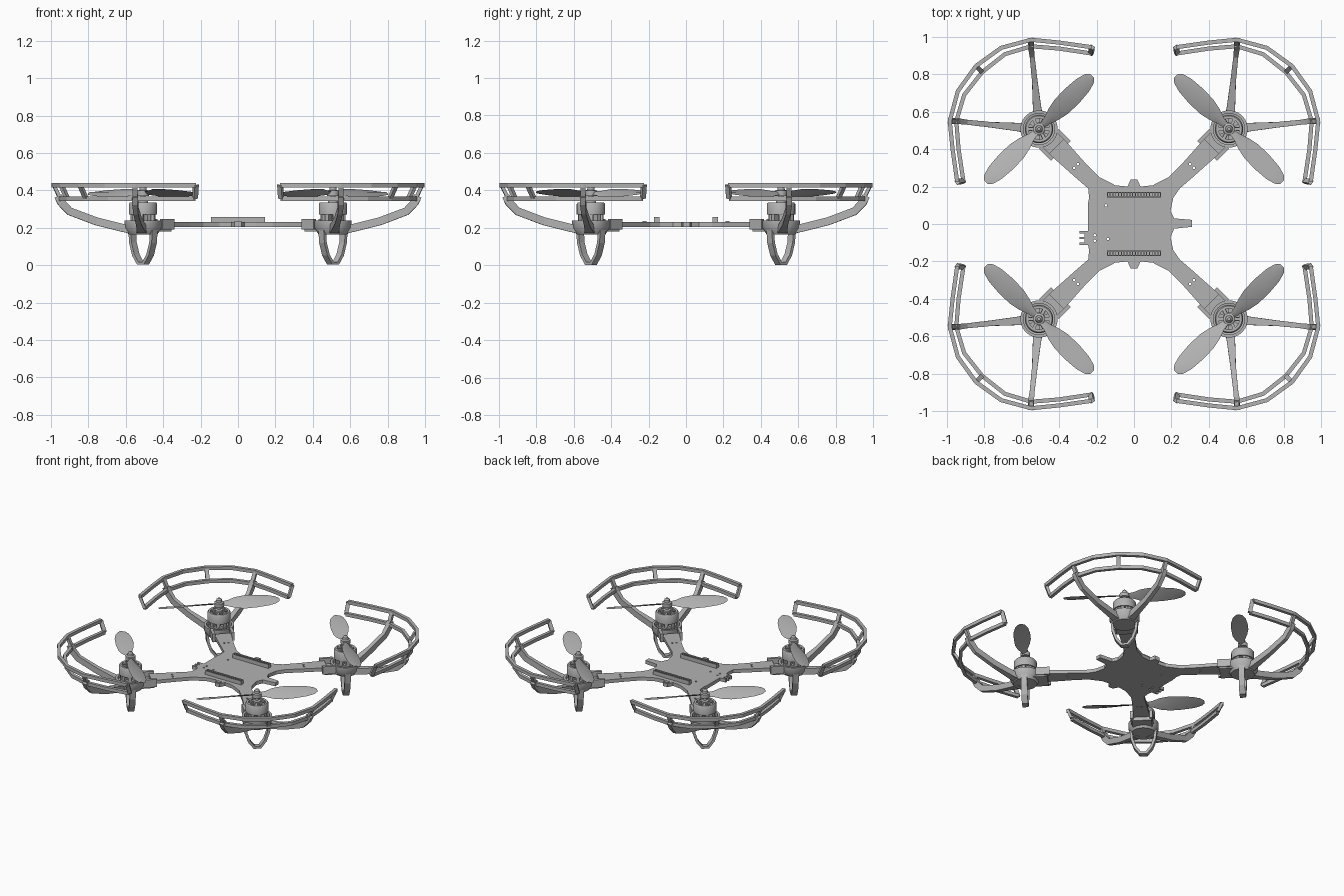
import bpy, bmesh, math
from mathutils import Vector, Matrix

cube = bpy.data.objects.get("Cube")
if cube:
    bpy.data.objects.remove(cube, do_unlink=True)

grey = bpy.data.materials.new("plain_grey")
grey.use_nodes = True
colour = (0.45, 0.45, 0.45, 1)
grey.diffuse_color = colour
grey.node_tree.nodes["Principled BSDF"].inputs["Base Color"].default_value = colour

UP = Vector((0, 0, 1))
RADIAL = Vector((1, 1, 0)).normalized()
TANGENT = Vector((-1, 1, 0)).normalized()
HUB = Vector((0.508, 0.508, 0))


def finish(name, bm, corners=False, smooth=False):
    """Turn a bmesh into an object, mirrored to all four corners if asked."""
    bmesh.ops.recalc_face_normals(bm, faces=bm.faces)
    mesh = bpy.data.meshes.new(name)
    bm.to_mesh(mesh)
    bm.free()
    ob = bpy.data.objects.new(name, mesh)
    bpy.context.collection.objects.link(ob)
    mesh.materials.append(grey)
    if smooth:
        bpy.ops.object.select_all(action='DESELECT')
        ob.select_set(True)
        bpy.context.view_layer.objects.active = ob
        bpy.ops.object.shade_smooth_by_angle(angle=math.radians(35))
    if corners:
        mod = ob.modifiers.new("four_corners", 'MIRROR')
        mod.use_axis = (True, True, False)
        mod.use_mirror_merge = False
    return ob


def loft(bm, rings, closed=False):
    rows = [[bm.verts.new(p) for p in ring] for ring in rings]
    n = len(rows[0])
    pairs = list(zip(rows, rows[1:])) + ([(rows[-1], rows[0])] if closed else [])
    for a, b in pairs:
        for i in range(n):
            j = (i + 1) % n
            bm.faces.new((a[i], a[j], b[j], b[i]))
    if not closed:
        bm.faces.new(rows[0])
        bm.faces.new(rows[-1])


def section(p, side, up, w, h):
    s, u = side * w / 2, up * h / 2
    return [p - s - u, p + s - u, p + s + u, p - s + u]


def sweep(bm, path, widths, height, side=None):
    path = [Vector(p) for p in path]
    rings = []
    for i, p in enumerate(path):
        t = (path[min(i + 1, len(path) - 1)] - path[max(i - 1, 0)]).normalized()
        s = side or t.cross(UP).normalized()
        w = widths[i] if isinstance(widths, list) else widths
        rings.append(section(p, s, s.cross(t).normalized(), w, height))
    loft(bm, rings)


def box(bm, centre, size, turn=0):
    m = Matrix.Translation(centre) @ Matrix.Rotation(turn, 4, 'Z') @ Matrix.Diagonal((*size, 1))
    bmesh.ops.create_cube(bm, size=1, matrix=m)


def lathe(bm, centre, profile, sides=24, closed=False):
    """Spin (radius, height) points around a vertical axis."""
    rings = []
    for r, z in profile:
        angles = [math.tau * k / sides for k in range(sides)]
        rings.append([centre + Vector((r * math.cos(a), r * math.sin(a), z)) for a in angles])
    loft(bm, rings, closed)


def both_ways(half):
    """Complete a path that is symmetric about the corner diagonal."""
    return half + [(y, x, z) for x, y, z in reversed(half[:-1])]


# Body plate with four flared arms, side tabs and a nose tab
quarter = [(0.21, 0.14), (0.245, 0.19), (0.32, 0.255), (0.455, 0.375), (0.375, 0.455),
           (0.255, 0.32), (0.185, 0.25), (0.1, 0.207), (0.035, 0.2), (0.018, 0.238)]
upper = [(0.195, 0.07)] + quarter + [(-x, y) for x, y in reversed(quarter)] + [(-0.246, 0.11)]
outline = [(0.31, -0.015), (0.31, 0.022), (0.215, 0.03)] + upper
outline += [(x, -y) for x, y in reversed(upper)] + [(0.215, -0.025)]
outline = [(x - 0.03, y) if x < -0.2 and y in (0.14, -0.14) else (x, y) for x, y in outline]
bm = bmesh.new()
loft(bm, [[Vector((x, y, z)) for x, y in outline] for z in (0.205, 0.23)])
plate = finish("body_plate", bm)

# Screw holes through the plate
bm = bmesh.new()
holes = [(sx * x, sy * y) for sx in (1, -1) for sy in (1, -1) for x, y in [(0.3, 0.32), (0.32, 0.3)]]
for x, y in holes + [(-0.14, -0.08), (-0.21, -0.06), (-0.21, -0.09), (-0.15, 0.1)]:
    lathe(bm, Vector((x, y, 0)), [(0.007, 0.19), (0.007, 0.25)], 8)
cutter = finish("hole_cutter", bm)
cutter.hide_render = True
cutter.hide_set(True)
mod = plate.modifiers.new("holes", 'BOOLEAN')
mod.operation = 'DIFFERENCE'
mod.object = cutter

# Two pin sockets
for label, y in (("back", 0.157), ("front", -0.157)):
    bm = bmesh.new()
    box(bm, (0, y, 0.234), (0.29, 0.03, 0.012))
    for d in (-0.0125, 0.0125):
        box(bm, (0, y + d, 0.243), (0.29, 0.005, 0.03))
    for k in range(20):
        box(bm, (-0.1425 + k * 0.015, y, 0.247), (0.005, 0.026, 0.02))
    finish(label + "_pin_socket", bm)

# Side connector and small edge tabs
bm = bmesh.new()
box(bm, (-0.255, -0.075, 0.218), (0.02, 0.075, 0.024))
for y in (-0.105, -0.075, -0.045):
    box(bm, (-0.277, y, 0.218), (0.03, 0.013, 0.024))
finish("side_connector", bm)
bm = bmesh.new()
for y in (-0.222, 0.222):
    box(bm, (0, y, 0.222), (0.035, 0.02, 0.03))
finish("edge_tabs", bm)

# Propeller guard: two rails, posts between them
top = both_ways([(0.225, 0.945, 0.428), (0.4, 0.97, 0.428), (0.55, 0.985, 0.428),
                 (0.71, 0.942, 0.428), (0.845, 0.845, 0.428)])
low = both_ways([(0.23, 0.912, 0.354), (0.4, 0.938, 0.354), (0.55, 0.95, 0.354),
                 (0.69, 0.908, 0.354), (0.812, 0.812, 0.354)])
bm = bmesh.new()
sweep(bm, top, 0.022, 0.024)
sweep(bm, low, 0.022, 0.024)
for i in range(0, 9, 2):
    outward = Vector(top[i]) - HUB
    outward.z = 0
    sweep(bm, [low[i], top[i]], 0.02, 0.026, outward.normalized())
finish("propeller_guard", bm, True)

# Two struts carrying each guard
strut = [(0.55, 0.512, 0.185), (0.62, 0.518, 0.2), (0.76, 0.53, 0.235),
         (0.9, 0.545, 0.288), (0.945, 0.55, 0.335), (0.962, 0.55, 0.37)]
bm = bmesh.new()
for path in (strut, [(y, x, z) for x, y, z in strut]):
    sweep(bm, path, [0.06, 0.045, 0.03, 0.026, 0.03, 0.03], 0.042)
finish("guard_strut", bm, True)

# Landing leg hoop
bend = [(-0.082, 0.19), (-0.076, 0.12), (-0.054, 0.055), (-0.02, 0.01)]
bend += [(-t, z) for t, z in reversed(bend)]
bm = bmesh.new()
sweep(bm, [HUB + TANGENT * t + UP * z for t, z in bend], 0.04, 0.018, RADIAL)
finish("landing_leg", bm, True)

# Motor cup with clamps gripping the arm
bm = bmesh.new()
lathe(bm, HUB, [(0.078, 0.165), (0.1, 0.2), (0.1, 0.238), (0.084, 0.238), (0.084, 0.21), (0.03, 0.2)])
for side in (-1, 1):
    box(bm, HUB - RADIAL * 0.12 + TANGENT * side * 0.064 + UP * 0.218, (0.09, 0.02, 0.056), math.pi / 4)
box(bm, HUB - RADIAL * 0.1 + UP * 0.193, (0.1, 0.13, 0.026), math.pi / 4)
finish("motor_cup", bm, True, True)

# Motor stator with coils
bm = bmesh.new()
lathe(bm, HUB, [(0.035, 0.2), (0.035, 0.33)], 16)
lathe(bm, HUB, [(0.07, 0.222), (0.07, 0.24)])
for k in range(9):
    a = math.tau * k / 9
    box(bm, HUB + Vector((math.cos(a), math.sin(a), 0)) * 0.045 + UP * 0.262, (0.045, 0.022, 0.05), a)
finish("motor_stator", bm, True, True)

# Motor bell with open spoked top, shaft and nut
bm = bmesh.new()
lathe(bm, HUB, [(0.076, 0.27), (0.076, 0.326), (0.07, 0.335), (0.056, 0.335), (0.056, 0.325), (0.066, 0.27)], 24, True)
for k in range(6):
    a = math.tau * k / 6
    box(bm, HUB + Vector((math.cos(a), math.sin(a), 0)) * 0.04 + UP * 0.33, (0.045, 0.016, 0.012), a)
lathe(bm, HUB, [(0.028, 0.32), (0.028, 0.345), (0.014, 0.35), (0.014, 0.37),
                (0.032, 0.37), (0.032, 0.398), (0.02, 0.402), (0.018, 0.418), (0.008, 0.428)], 16)
finish("motor_bell", bm, True, True)

# Two-bladed twisted propeller: reach, chord, pitch
stations = [(0.015, 0.035, 30), (0.06, 0.05, 30), (0.11, 0.09, 28), (0.17, 0.114, 24),
            (0.25, 0.115, 20), (0.33, 0.1, 17), (0.38, 0.07, 15), (0.402, 0.03, 14)]
bm = bmesh.new()
for d in (TANGENT, -TANGENT):
    s = UP.cross(d)
    rings = []
    for reach, chord, pitch in stations:
        a = math.radians(pitch)
        across = s * math.cos(a) - UP * math.sin(a)
        normal = UP * math.cos(a) + s * math.sin(a)
        p = HUB + d * reach + UP * 0.385
        rings.append([p - across * chord / 2, p - normal * 0.003,
                      p + across * chord / 2, p + normal * 0.006])
    loft(bm, rings)
finish("propeller", bm, True, True)
